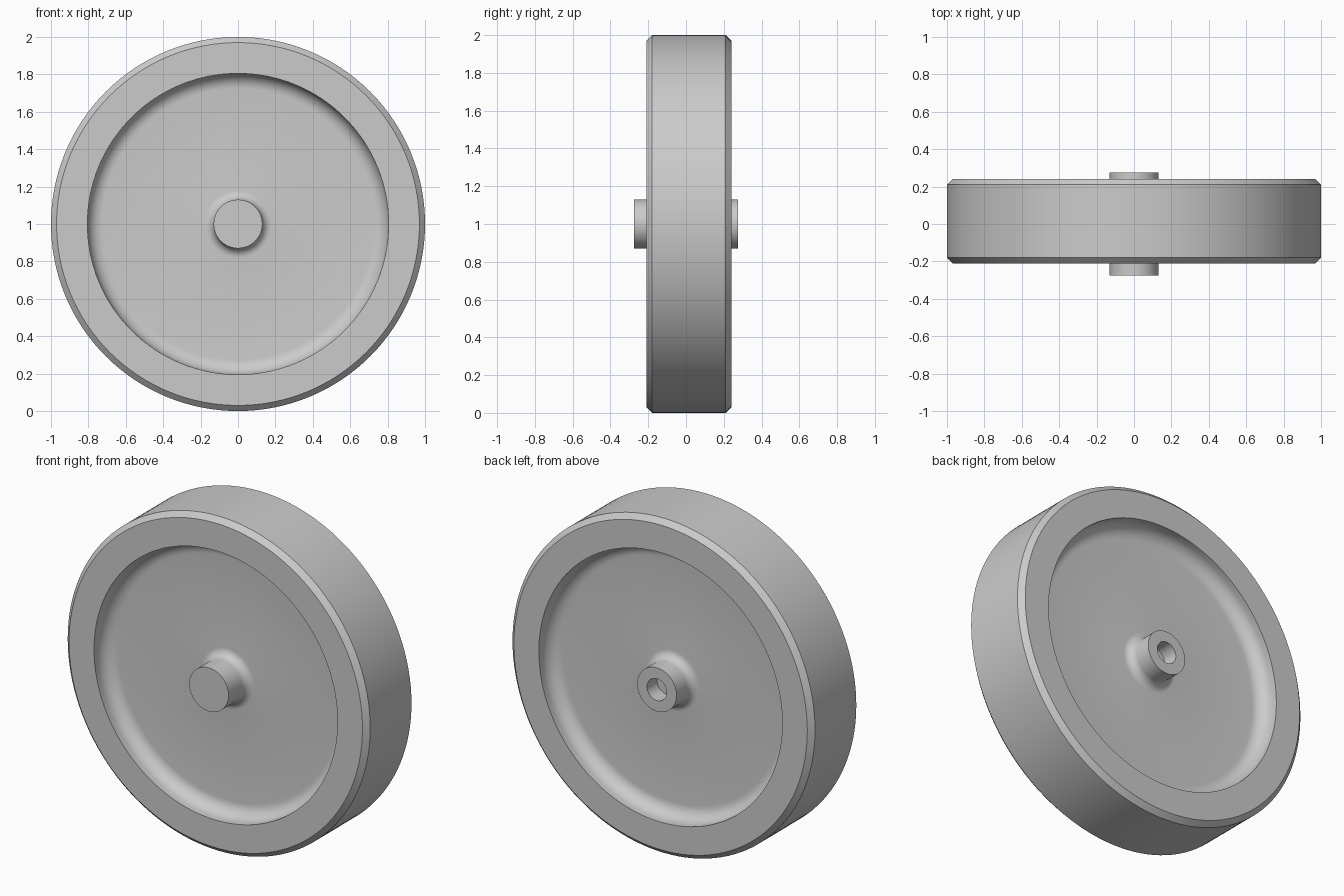
import bpy, bmesh
from math import sin, cos, pi, radians
from mathutils import Vector, Matrix

cube = bpy.data.objects.get("Cube")
if cube:
    bpy.data.objects.remove(cube, do_unlink=True)

grey = bpy.data.materials.new("mid_grey")
grey.use_nodes = True
grey.diffuse_color = (0.6, 0.6, 0.6, 1)
grey.node_tree.nodes["Principled BSDF"].inputs["Base Color"].default_value = (0.6, 0.6, 0.6, 1)


def arc(r, y, radius, start, end, steps=8):
    """Points of a fillet in (radius, y), angles in degrees."""
    angles = [radians(start + (end - start) * i / steps) for i in range(steps + 1)]
    return [(r + radius * cos(a), y + radius * sin(a)) for a in angles]


def lathe(name, profile, closed=False, steps=128):
    """Turn a (radius, y) profile about the wheel axle."""
    bm = bmesh.new()
    verts = [bm.verts.new((r, y, 0)) for r, y in profile]
    pairs = list(zip(verts, verts[1:]))
    if closed:
        pairs.append((verts[-1], verts[0]))
    edges = [bm.edges.new(p) for p in pairs]
    bmesh.ops.spin(bm, geom=verts + edges, cent=(0, 0, 0), axis=(0, 1, 0),
                   angle=2 * pi, steps=steps, use_merge=True)
    bmesh.ops.remove_doubles(bm, verts=bm.verts, dist=1e-5)
    bmesh.ops.recalc_face_normals(bm, faces=bm.faces)
    mesh = bpy.data.meshes.new(name)
    bm.to_mesh(mesh)
    bm.free()
    mesh.materials.append(grey)
    obj = bpy.data.objects.new(name, mesh)
    obj.location.z = 1
    bpy.context.collection.objects.link(obj)
    bpy.ops.object.select_all(action="DESELECT")
    obj.select_set(True)
    bpy.context.view_layer.objects.active = obj
    bpy.ops.object.shade_smooth_by_angle(angle=radians(30))
    return obj


FRONT, BACK = -0.21, 0.24        # tyre side faces
SEAM, RIM, HUB, BORE = 0.84, 0.805, 0.13, 0.065
RECESS, RIM_FILLET, HUB_FILLET = 0.11, 0.08, 0.05
HUB_END = 0.275

# Tyre with chamfered shoulders
C = 0.03
lathe("tyre", [(SEAM, FRONT), (1 - C, FRONT), (1, FRONT + C),
               (1, BACK - C), (1 - C, BACK), (SEAM, BACK)], closed=True)


def side(face, sign):
    """Half of the wheel body: rim lip, filleted recess and hub boss."""
    web = face - sign * RECESS
    rim_fillet = arc(RIM - RIM_FILLET, web + sign * RIM_FILLET, RIM_FILLET, 0, -90 * sign)
    hub_fillet = arc(HUB + HUB_FILLET, web + sign * HUB_FILLET, HUB_FILLET,
                     -90 * sign, -180 * sign)
    return ([(SEAM, face), (RIM, face)] + rim_fillet + hub_fillet
            + [(HUB, sign * HUB_END), (BORE, sign * HUB_END)])


# Wheel body with a bore right through the hub
lathe("wheel_body", side(FRONT, -1) + side(BACK, 1)[::-1], closed=True)

# Axle pin, flush at the front and recessed at the back
lathe("axle_pin", [(0, -HUB_END), (BORE, -HUB_END), (BORE, 0.18), (0, 0.18)])
